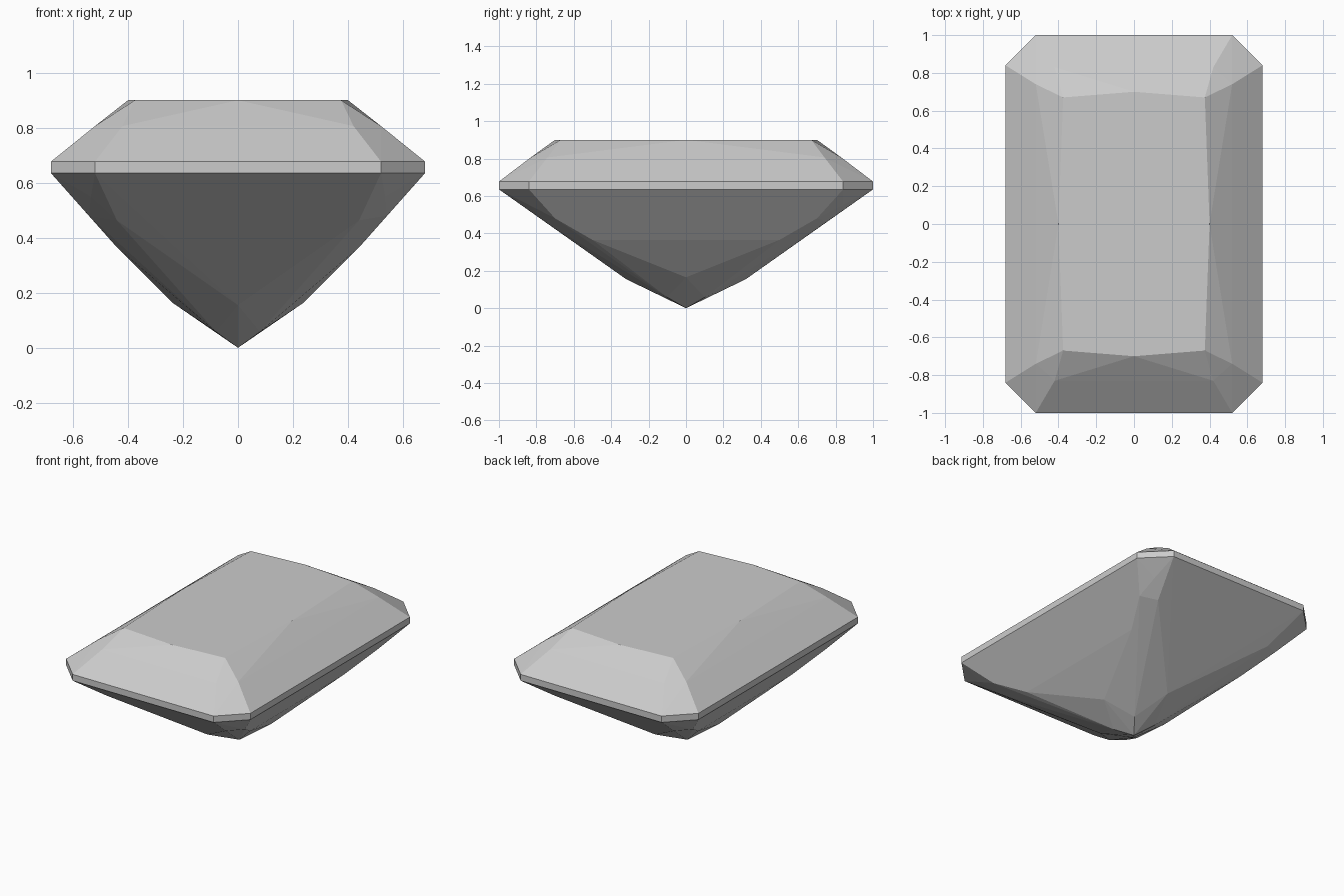
import bpy, bmesh

if "Cube" in bpy.data.objects:
    bpy.data.objects.remove(bpy.data.objects["Cube"])

# One grey stone colour
stone = bpy.data.materials.new("grey_stone")
stone.diffuse_color = (0.6, 0.6, 0.6, 1)
stone.use_nodes = True
stone.node_tree.nodes["Principled BSDF"].inputs["Base Color"].default_value = stone.diffuse_color

# Corner points of one quarter; mirrored in x and y below
quarter = [
    # table
    (0, 0.70, 0.90), (0.375, 0.67, 0.90), (0.40, 0, 0.90),
    # crown break
    (0.42, 0.83, 0.806), (0.52, 0.74, 0.806),
    # girdle, top and bottom
    (0.52, 1.0, 0.677), (0.68, 0.84, 0.677),
    (0.52, 1.0, 0.635), (0.68, 0.84, 0.635),
    # pavilion corner facets
    (0.535, 0.835, 0.55), (0.44, 0.755, 0.463), (0.542, 0.70, 0.48),
    # pavilion break
    (0.25, 0.615, 0.365), (0.44, 0.50, 0.365),
    # lower pavilion and culet
    (0.24, 0, 0.165), (0, 0.32, 0.155), (0.08, 0.10, 0.058), (0, 0, 0),
]
points = {(sx * x + 0.0, sy * y + 0.0, z)
          for x, y, z in quarter for sx in (1, -1) for sy in (1, -1)}

# The stone is convex, so its facets are the hull of these points
bm = bmesh.new()
for p in sorted(points):
    bm.verts.new(p)
hull = bmesh.ops.convex_hull(bm, input=bm.verts[:])
loose = [v for v in bm.verts if not v.link_faces]
bmesh.ops.delete(bm, geom=loose, context='VERTS')
bmesh.ops.dissolve_limit(bm, angle_limit=0.005, verts=bm.verts[:], edges=bm.edges[:])
bmesh.ops.recalc_face_normals(bm, faces=bm.faces[:])

mesh = bpy.data.meshes.new("cut_gemstone")
bm.to_mesh(mesh)
bm.free()
mesh.materials.append(stone)
gem = bpy.data.objects.new("cut_gemstone", mesh)
bpy.context.collection.objects.link(gem)
